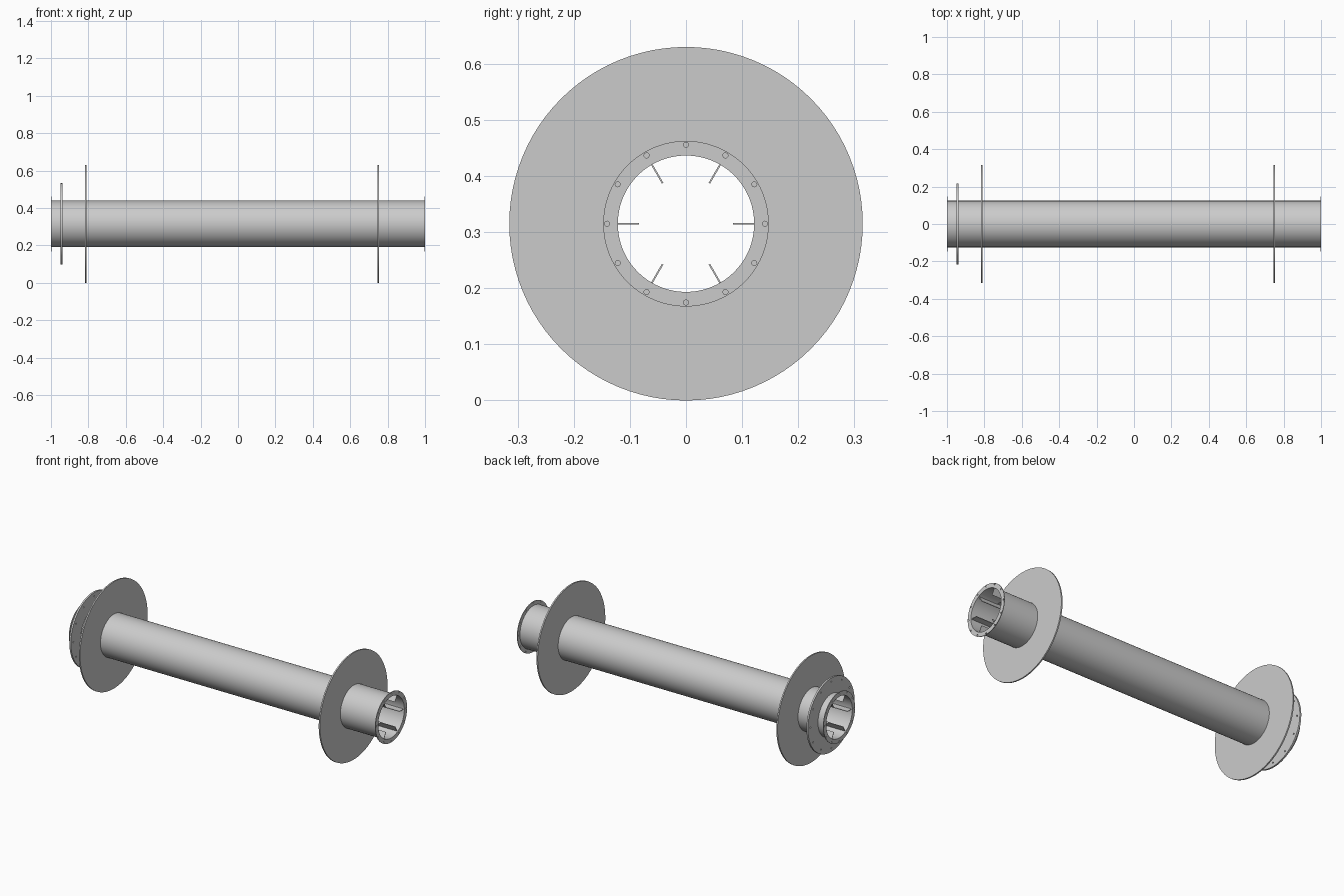
import bpy
from math import sin, cos, pi, radians

if "Cube" in bpy.data.objects:
    bpy.data.objects.remove(bpy.data.objects["Cube"])

CZ = 0.315            # height of the drum axis
R_IN, R_OUT = 0.1215, 0.1245


def circle(curve, r, n, cx=0.0, cy=0.0):
    s = curve.splines.new('POLY')
    s.points.add(n - 1)
    for i, p in enumerate(s.points):
        a = 2 * pi * i / n
        p.co = (cx + r * cos(a), cy + r * sin(a), 0, 1)
    s.use_cyclic_u = True


def ring(name, x, thickness, r_out, r_in, hole_circle=0.0, hole_r=0.0, holes=0):
    """Flat ring (or tube) around the x axis, with optional bolt holes."""
    curve = bpy.data.curves.new(name, 'CURVE')
    curve.dimensions = '2D'
    curve.fill_mode = 'BOTH'
    curve.extrude = thickness / 2
    circle(curve, r_out, 96)
    circle(curve, r_in, 96)
    for i in range(holes):
        a = 2 * pi * i / holes
        circle(curve, hole_r, 16, hole_circle * cos(a), hole_circle * sin(a))
    obj = bpy.data.objects.new(name, curve)
    bpy.context.collection.objects.link(obj)
    obj.location = (x, 0, CZ)
    obj.rotation_euler = (0, pi / 2, 0)
    bpy.ops.object.select_all(action='DESELECT')
    obj.select_set(True)
    bpy.context.view_layer.objects.active = obj
    bpy.ops.object.convert(target='MESH')
    bpy.ops.object.shade_smooth_by_angle(angle=radians(30))
    bpy.context.object.name = name


# Long drum tube
ring("drum_tube", 0, 1.998, R_OUT, R_IN)

# Bolted flanges at both ends
for side, x in (("left", -0.998), ("right", 0.998)):
    ring(f"end_flange_{side}", x, 0.004, 0.1475, R_IN, 0.1405, 0.0045, 12)

# Large riding discs
for side, x in (("left", -0.814), ("right", 0.751)):
    ring(f"large_disc_{side}", x, 0.008, 0.315, R_OUT)

# Medium drive disc with bolt holes
ring("drive_disc", -0.943, 0.01, 0.2175, R_OUT, 0.195, 0.0045, 12)

# Six radial fins along the inside of the drum
for i in range(6):
    a = i * pi / 3
    r_mid = (0.0835 + R_IN + 0.001) / 2
    bpy.ops.mesh.primitive_cube_add(
        size=1, location=(0, r_mid * cos(a), CZ + r_mid * sin(a)), rotation=(a, 0, 0))
    fin = bpy.context.object
    fin.name = f"inner_fin_{i + 1}"
    fin.scale = (1.99, R_IN + 0.001 - 0.0835, 0.003)
